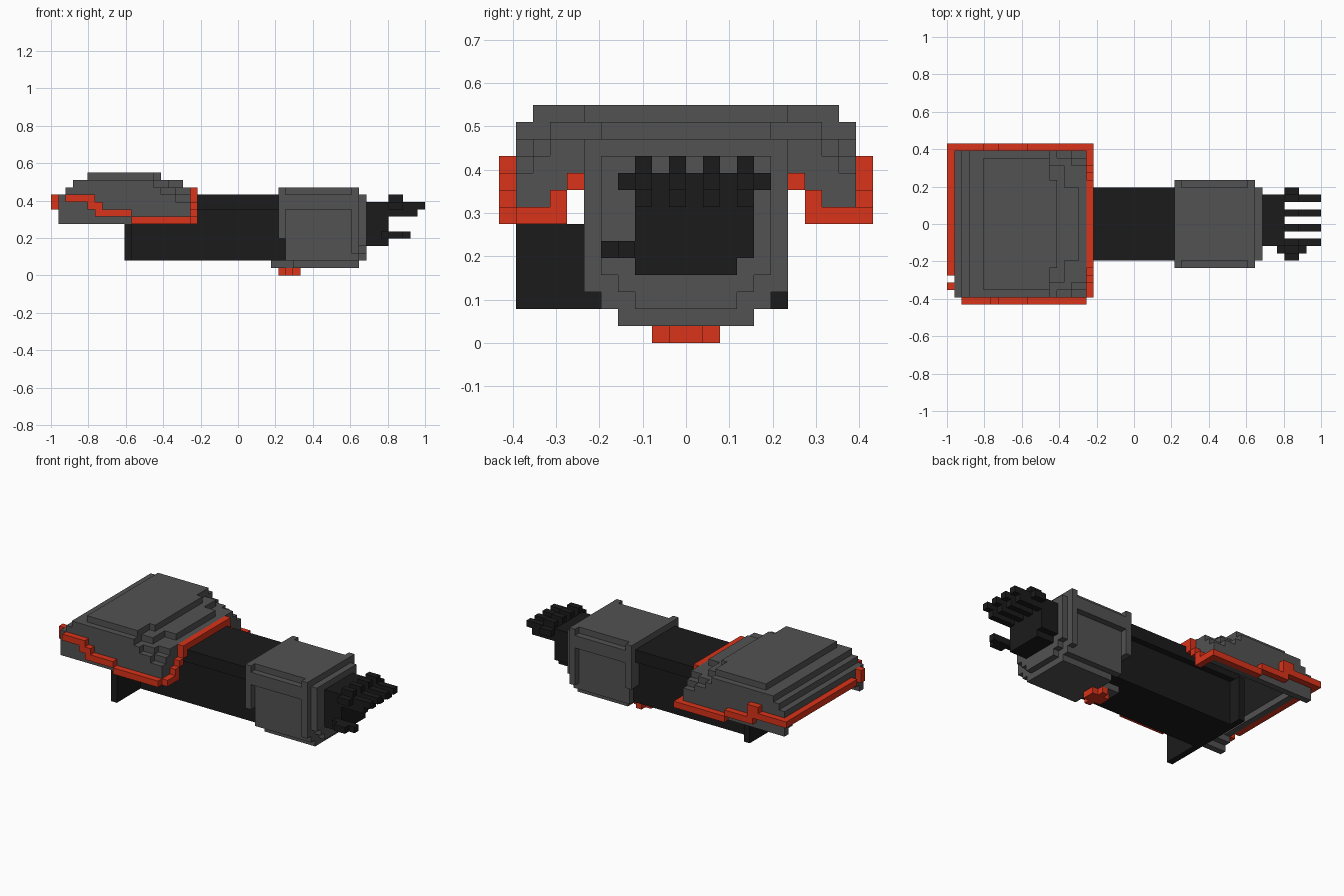
import bpy, bmesh
from mathutils import Vector

cube = bpy.data.objects.get("Cube")
if cube:
    bpy.data.objects.remove(cube, do_unlink=True)

U = 2 / 51                                  # one block
ORIGIN = Vector((-1, -11 * U, 0))           # block grid is 51 x 22 x 14


def material(name, rgb):
    m = bpy.data.materials.new(name)
    m.use_nodes = True
    m.diffuse_color = (*rgb, 1)
    bsdf = next(n for n in m.node_tree.nodes if n.type == 'BSDF_PRINCIPLED')
    bsdf.inputs["Base Color"].default_value = (*rgb, 1)
    return m


GREY = material("armour_grey", (0.085, 0.085, 0.085))
BLACK = material("sleeve_black", (0.011, 0.011, 0.011))
RED = material("trim_red", (0.70, 0.033, 0.010))


def part(name, mat, boxes):
    """One object from block boxes given as (i0, i1, j0, j1, k0, k1)."""
    bm = bmesh.new()
    for i0, i1, j0, j1, k0, k1 in boxes:
        verts = bmesh.ops.create_cube(bm, size=1)["verts"]
        for v in verts:
            v.co = ORIGIN + U * Vector((i1 if v.co.x > 0 else i0,
                                        j1 if v.co.y > 0 else j0,
                                        k1 if v.co.z > 0 else k0))
    me = bpy.data.meshes.new(name)
    bm.to_mesh(me)
    bm.free()
    me.materials.append(mat)
    ob = bpy.data.objects.new(name, me)
    bpy.context.collection.objects.link(ob)
    return ob


def both(boxes):
    """Boxes plus their copies on the other side in y."""
    return boxes + [(a, b, 22 - d, 22 - c, e, f) for a, b, c, d, e, f in boxes]


# Sleeve: wide top band over a narrower body
part("arm", BLACK, [(10, 33, 6, 16, 9, 11), (10, 33, 7, 15, 2, 9)])
part("arm_end_plate", BLACK, [(10, 11, 1, 5, 2, 7), (10, 11, 5, 17, 2, 9)])

# Shoulder pad: stepped roof with rounded front corners, open underneath
part("shoulder_roof", GREY, [
    (5, 14, 2, 20, 13, 14), (14, 15, 5, 17, 13, 14),
    (3, 14, 1, 21, 12, 13), (14, 16, 3, 19, 12, 13), (16, 18, 6, 16, 12, 13),
    (2, 15, 1, 21, 11, 12), (15, 17, 2, 20, 11, 12), (17, 19, 3, 19, 11, 12),
    (1, 17, 1, 21, 10, 11), (17, 19, 2, 20, 10, 11)])
part("shoulder_walls", GREY, both([
    (1, 19, 1, 2, 7, 10), (1, 19, 2, 3, 8, 10), (12, 19, 3, 4, 9, 10)])
    + [(1, 2, 2, 20, 9, 10)])

# Red trim: stepped side bands, rear edge and front arch
part("shoulder_side_trim", RED, both([
    (6, 7, 0, 1, 8, 10), (7, 11, 0, 1, 8, 9), (11, 19, 0, 1, 7, 8)])
    + [(2, 5, 0, 1, 10, 11), (5, 6, 0, 1, 9, 11),
       (0, 5, 21, 22, 9, 10), (5, 7, 21, 22, 9, 11)])
part("shoulder_rear_trim", RED, [(0, 1, 4, 21, 9, 10), (0, 1, 2, 3, 9, 11)])
part("shoulder_front_trim", RED, both([
    (19, 20, 1, 4, 7, 8), (19, 20, 3, 4, 8, 9), (19, 20, 4, 5, 9, 10),
    (19, 20, 5, 6, 10, 11)])
    + [(19, 20, 5, 17, 11, 12), (19, 20, 21, 22, 7, 8)])

# Wrist cuff: raised end rims, recessed side panels, stepped underside
part("cuff_body", GREY, [(32, 41, 6, 16, 2, 12), (32, 41, 5, 17, 9, 11),
                         (41, 42, 6, 16, 2, 3),
                         (33, 42, 7, 15, 1, 2), (30, 33, 9, 13, 1, 2)])
part("cuff_rims", GREY, [(31, 32, 5, 17, 5, 12), (41, 42, 5, 17, 3, 12)])
part("cuff_front_cap", GREY, [(42, 43, 6, 16, 4, 11), (42, 43, 7, 15, 3, 4),
                              (42, 43, 8, 14, 2, 3)])
part("cuff_stud", RED, [(31, 34, 10, 12, 0, 1), (32, 33, 9, 10, 0, 1),
                        (32, 33, 12, 13, 0, 1)])

# Hand
part("palm", BLACK, [(43, 46, 8, 15, 5, 10), (43, 46, 8, 14, 4, 5)])
fingers = []
for j in (8, 10, 12, 14):
    fingers += [(46, 51, j, j + 1, 9, 10), (46, 50, j, j + 1, 8, 9),
                (46, 48, j, j + 1, 10, 11)]
part("fingers", BLACK, fingers)
part("knuckle_guards", BLACK, [(46, 48, 7, 8, 9, 10), (46, 48, 15, 16, 9, 10)])
part("thumb", BLACK, [(45, 49, 7, 8, 5, 6), (46, 48, 6, 7, 5, 6)])
